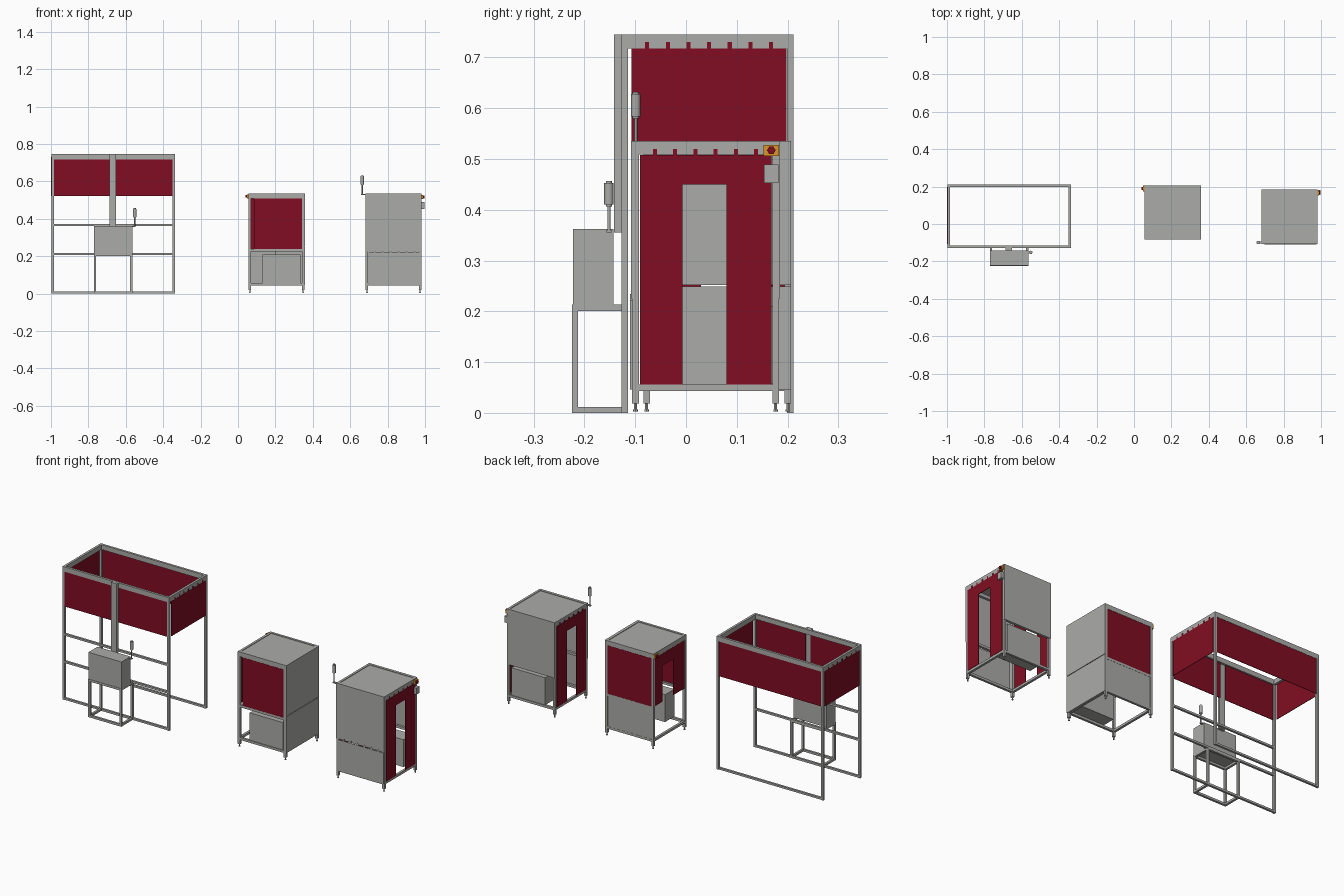
import bpy, bmesh, math
from mathutils import Matrix, Vector

if "Cube" in bpy.data.objects:
    bpy.data.objects.remove(bpy.data.objects["Cube"])


def material(name, rgb):
    m = bpy.data.materials.new(name)
    m.diffuse_color = (*rgb, 1)
    m.use_nodes = True
    m.node_tree.nodes["Principled BSDF"].inputs["Base Color"].default_value = m.diffuse_color
    return m


GREY = material("aluminium grey", (0.41, 0.415, 0.40))
RED = material("curtain red", (0.22, 0.004, 0.016))
YELLOW = material("safety yellow", (0.72, 0.30, 0.02))
T = 0.013   # profile width


def boxes(name, items, mat):
    """One object from boxes given as (x0, x1, y0, y1, z0, z1)."""
    bm = bmesh.new()
    for x0, x1, y0, y1, z0, z1 in items:
        mtx = Matrix.Translation(((x0 + x1) / 2, (y0 + y1) / 2, (z0 + z1) / 2))
        mtx = mtx @ Matrix.Diagonal((abs(x1 - x0), abs(y1 - y0), abs(z1 - z0), 1))
        bmesh.ops.create_cube(bm, size=1, matrix=mtx)
    me = bpy.data.meshes.new(name)
    bm.to_mesh(me)
    bm.free()
    me.materials.append(mat)
    ob = bpy.data.objects.new(name, me)
    bpy.context.collection.objects.link(ob)
    return ob


def cylinder(name, loc, r, h, mat, sides=16, axis='z'):
    rot = (0, math.pi / 2, 0) if axis == 'x' else (0, 0, 0)
    bpy.ops.mesh.primitive_cylinder_add(vertices=sides, radius=r, depth=h, location=loc, rotation=rot)
    ob = bpy.context.object
    ob.name = name
    ob.data.materials.append(mat)
    if sides > 8:
        bpy.ops.object.shade_smooth_by_angle()
    return ob


def posts(x0, x1, y0, y1, z0, z1, t=T):
    return [(x, x + t, y, y + t, z0, z1) for x in (x0, x1 - t) for y in (y0, y1 - t)]


def ring(x0, x1, y0, y1, z0, z1, t=T):
    """Four horizontal rails fitted between the corner posts."""
    return ([(x0 + t, x1 - t, y, y + t, z0, z1) for y in (y0, y1 - t)] +
            [(x, x + t, y0 + t, y1 - t, z0, z1) for x in (x0, x1 - t)])


def curtain(name, axis, pos, a0, a1, z0, z1, tabs=6, gap=None, mat=RED, th=0.003):
    """Thin hanging sheet with hook tabs; gap = (start, end, top) of a doorway."""
    if gap:
        g0, g1, gz = gap
        spans = [(a0, g0, z0, z1), (g1, a1, z0, z1), (g0, g1, gz, z1)]
    else:
        spans = [(a0, a1, z0, z1)]
    step = (a1 - a0) / (tabs + 0.5)
    for i in range(tabs):
        c = a0 + step * (i + 0.75)
        spans.append((c - 0.004, c + 0.004, z1, z1 + 0.012))
    p = (pos - th / 2, pos + th / 2)
    items = [(a, b, *p, c, d) if axis == 'x' else (*p, a, b, c, d) for a, b, c, d in spans]
    return boxes(name, items, mat)


def signal_lamp(name, x, y, z0, z1, z2):
    cylinder(name + "_pole", (x, y, (z0 + z1) / 2), 0.003, z1 - z0, GREY)
    cylinder(name + "_body", (x, y, (z1 + z2) / 2), 0.009, z2 - z1 - 0.008, GREY)
    cylinder(name + "_cap", (x, y, (z1 + z2) / 2), 0.006, z2 - z1, GREY)


def stop_button(name, x, y, z, side):
    """Yellow plate with a six-sided red button, facing +x or -x."""
    boxes(name + "_plate", [(x, x + side * 0.008, y - 0.015, y + 0.015, z - 0.011, z + 0.011)], YELLOW)
    cylinder(name + "_knob", (x + side * 0.012, y, z), 0.0085, 0.008, RED, 6, 'x')


# ---------------- large open frame ----------------
AX0, AX1, AY0, AY1, AZ = -0.998, -0.338, -0.127, 0.212, 0.745
boxes("gantry_posts", posts(AX0, AX1, AY0, AY1, 0, AZ), GREY)
boxes("gantry_top_rails", ring(AX0, AX1, AY0, AY1, AZ - 0.027, AZ), GREY)
rails = [(AX0 + T, AX1 - T, AY0 + 0.001, AY0 + T, z, z + 0.011) for z in (0.001, 0.207, 0.36)]
rails.append((AX0 + T, AX1 - T, AY1 - T, AY1 - 0.001, 0.001, 0.012))
boxes("gantry_cross_rails", rails, GREY)
boxes("gantry_column", [(-0.686, -0.652, -0.142, -0.1275, 0.355, AZ)], GREY)
CZ0, CZ1 = 0.523, 0.718
curtain("gantry_curtain_front_left", 'x', AY0 + 0.003, AX0 + T, -0.684, CZ0, CZ1)
curtain("gantry_curtain_front_right", 'x', AY0 + 0.003, -0.654, AX1 - T, CZ0, CZ1)
curtain("gantry_curtain_back", 'x', AY1 - 0.003, AX0 + T, AX1 - T, CZ0, CZ1, 12)
for n, x in (("left", AX0), ("right", AX1)):
    curtain("gantry_curtain_" + n, 'y', x, -0.107, 0.198, CZ0, CZ1, 7)

# control box on its stand
SX0, SX1, SY0, SY1 = -0.77, -0.565, -0.225, -0.114
boxes("control_stand", posts(SX0, SX1, SY0, SY1, 0, 0.213, 0.012)
      + ring(SX0, SX1, SY0, SY1, 0, 0.012, 0.012)
      + ring(SX0, SX1, SY0, SY1, 0.201, 0.213, 0.012), GREY)
boxes("control_box", [(SX0, SX1, SY0 + 0.002, -0.143, 0.213, 0.362)], GREY)
boxes("control_lamp_bracket", [(SX1, -0.548, -0.157, -0.147, 0.355, 0.36)], GREY)
signal_lamp("control_lamp", -0.552, -0.152, 0.36, 0.406, 0.457)


# ---------------- cabinets ----------------
def cabinet(name, x0, x1, y0, y1, z1=0.535):
    """Framework, roof and feet shared by both cabinets."""
    boxes(name + "_posts", posts(x0, x1, y0, y1, 0.018, z1), GREY)
    boxes(name + "_rails", ring(x0, x1, y0, y1, z1 - 0.026, z1) +
          ring(x0, x1, y0, y1, 0.043, 0.056), GREY)
    boxes(name + "_roof", [(x0 + T, x1 - T, y0 + T, y1 - T, z1 - 0.008, z1 - 0.003)], GREY)
    for x in (x0 + T / 2, x1 - T / 2):
        for y in (y0 + T / 2, y1 - T / 2):
            cylinder(name + "_foot", (x, y, 0.011), 0.003, 0.016, GREY, 12)
            cylinder(name + "_foot_pad", (x, y, 0.005), 0.0045, 0.004, GREY, 12)


# middle cabinet: curtains front, back and left, solid right side
X0, X1, Y0, Y1 = 0.057, 0.355, -0.084, 0.207
cabinet("middle", X0, X1, Y0, Y1)
boxes("middle_mid_rails", [(X0 + T, X1 - T, y, y + T, 0.226, 0.239) for y in (Y0, Y1 - T)], GREY)
curtain("middle_curtain_front", 'x', Y0 + 0.002, 0.085, 0.341, 0.239, 0.508)
curtain("middle_curtain_back", 'x', Y1 - 0.002, X0 + T, X1 - T, 0.239, 0.508)
curtain("middle_curtain_left", 'y', X0 + 0.002, Y0 + T, Y1 - T, 0.239, 0.508, 5, (0.03, 0.125, 0.44))
boxes("middle_panel_right_upper", [(X1, X1 + 0.003, Y0, Y1, 0.252, 0.535)], GREY)
boxes("middle_panel_right_lower", [(X1, X1 + 0.003, Y0, Y1, 0.045, 0.249)], GREY)
boxes("middle_panel_back_lower", [(a, a + 0.134, Y1 - 0.004, Y1 - 0.001, 0.05, 0.228)
                                  for a in (X0 + T, X0 + T + 0.136)], GREY)
boxes("middle_equipment_box", [(0.13, 0.335, Y0 + 0.002, 0.0, 0.057, 0.21)], GREY)
stop_button("middle_stop", X0, 0.19, 0.52, -1)

# right cabinet: doorway curtains on both ends, solid front and back
X0, X1, Y0, Y1 = 0.683, 0.98, -0.106, 0.183
cabinet("right", X0, X1, Y0, Y1)
for n, x in (("left", X0), ("right", X1)):
    curtain("right_curtain_" + n, 'y', x, Y0 + T + 0.002, Y1 - T - 0.002, 0.056, 0.508, 6, (-0.007, 0.08, 0.45))
boxes("right_panel_front", [(X0, X1, Y0 - 0.002, Y0, 0.225, 0.535)], GREY)
curtain("right_panel_front_lower", 'x', Y0 - 0.002, X0 + 0.015, X1 - 0.003, 0.046, 0.222, 6, mat=GREY, th=0.004)
boxes("right_panel_back", [(X0, X1, Y1, Y1 + 0.002, 0.225, 0.535)], GREY)
boxes("right_mid_rails", [(X0 + T, X1 - T, y, y + T, 0.226, 0.239) for y in (Y0, Y1 - T)], GREY)
boxes("right_equipment_box", [(0.745, 0.955, 0.1, Y1 - 0.002, 0.057, 0.21)], GREY)
stop_button("right_stop", X1, 0.168, 0.517, 1)
boxes("right_switch_box", [(X1, 0.997, 0.154, 0.182, 0.453, 0.489)], GREY)
boxes("right_lamp_bracket", [(0.658, X0, -0.104, -0.094, 0.526, 0.532)], GREY)
signal_lamp("right_lamp", 0.664, -0.099, 0.53, 0.58, 0.632)
